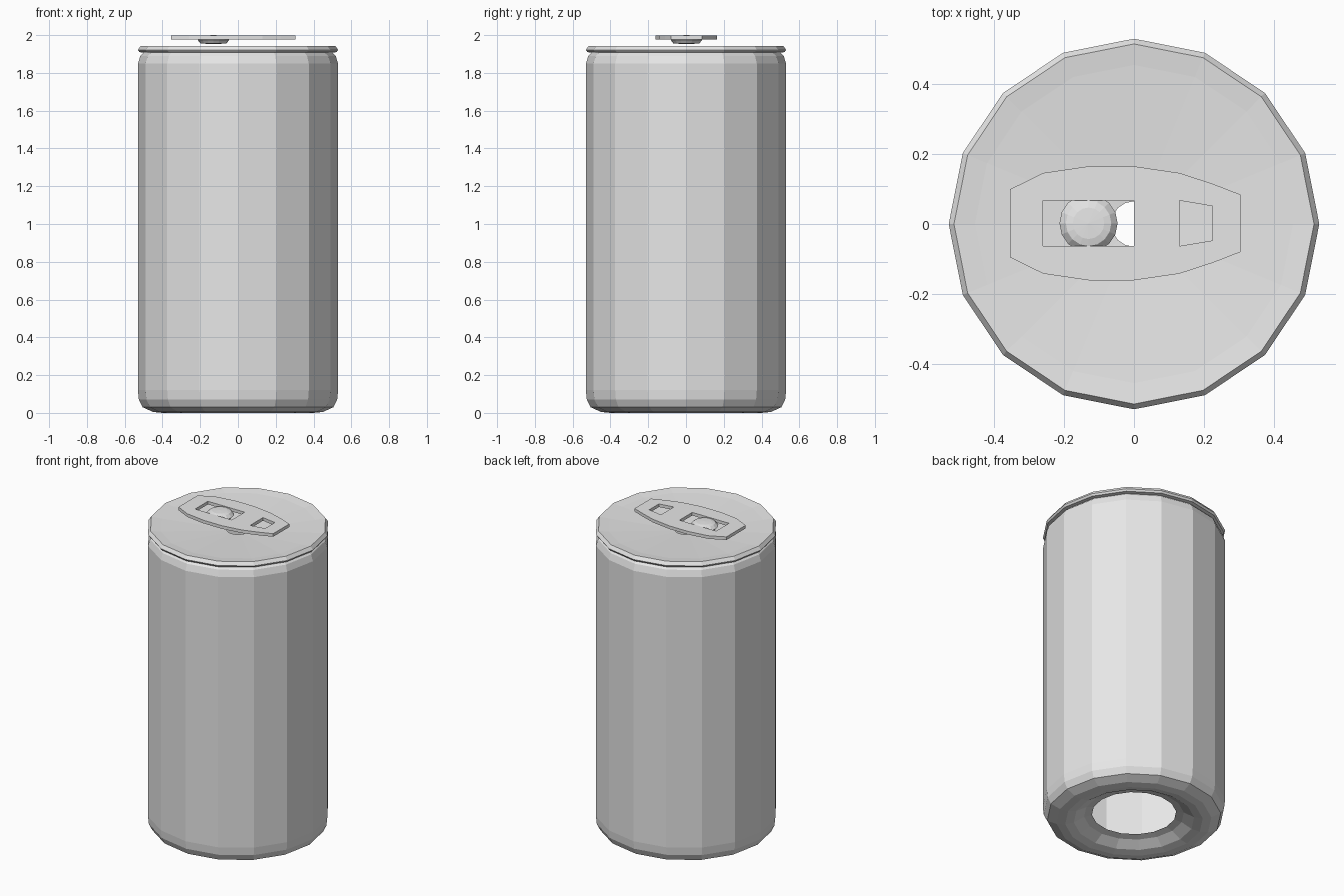
import bpy, bmesh, math

if "Cube" in bpy.data.objects:
    bpy.data.objects.remove(bpy.data.objects["Cube"])

metal = bpy.data.materials.new("aluminium_grey")
metal.diffuse_color = (0.8, 0.8, 0.8, 1)
metal.use_nodes = True
metal.node_tree.nodes["Principled BSDF"].inputs["Base Color"].default_value = metal.diffuse_color


def lathe(name, profile, sides=16, centre=(0, 0)):
    """Turn an (r, z) profile, listed from underside to top, around z."""
    bm = bmesh.new()
    rings = []
    for r, z in profile:
        rings.append([bm.verts.new((centre[0] + r * math.cos(math.tau * k / sides),
                                    centre[1] + r * math.sin(math.tau * k / sides), z))
                      for k in range(sides)])
    for low, high in zip(rings, rings[1:]):
        for k in range(sides):
            n = (k + 1) % sides
            bm.faces.new((low[k], low[n], high[n], high[k]))
    bmesh.ops.remove_doubles(bm, verts=bm.verts, dist=1e-5)
    mesh = bpy.data.meshes.new(name)
    bm.to_mesh(mesh)
    bm.free()
    mesh.materials.append(metal)
    obj = bpy.data.objects.new(name, mesh)
    bpy.context.collection.objects.link(obj)
    return obj


def plate(name, outlines, z, thickness):
    """Flat plate from a closed outline plus hole outlines."""
    curve = bpy.data.curves.new(name, 'CURVE')
    curve.dimensions = '2D'
    curve.fill_mode = 'BOTH'
    curve.extrude = thickness / 2
    for pts in outlines:
        s = curve.splines.new('POLY')
        s.points.add(len(pts) - 1)
        for p, (x, y) in zip(s.points, pts):
            p.co = (x, y, 0, 1)
        s.use_cyclic_u = True
    obj = bpy.data.objects.new(name, curve)
    obj.location = (0, 0.002, z)
    bpy.context.collection.objects.link(obj)
    bpy.ops.object.select_all(action='DESELECT')
    obj.select_set(True)
    bpy.context.view_layer.objects.active = obj
    bpy.ops.object.convert(target='MESH')
    obj = bpy.context.object
    obj.data.materials.clear()
    obj.data.materials.append(metal)
    for f in obj.data.polygons:
        f.use_smooth = False
    return obj


def mirrored(half):
    return half + [(x, -y) for x, y in reversed(half)]


# Can wall with rounded foot ring, open in the middle of the underside
lathe("can_body", [(0.245, 0.055), (0.29, 0.045), (0.35, 0.01), (0.40, 0.0),
                   (0.45, 0.005), (0.505, 0.03), (0.525, 0.07), (0.53, 0.12),
                   (0.53, 1.85), (0.517, 1.89), (0.50, 1.907)])

# Rolled rim and shallow dished lid with a small centre opening
lathe("lid", [(0.50, 1.907), (0.522, 1.91), (0.53, 1.922), (0.515, 1.943),
              (0.455, 1.936), (0.065, 1.91)])

# Pull tab with a rivet slot and a finger hole
tab = mirrored([(-0.355, 0.097), (-0.26, 0.144), (-0.13, 0.163), (0, 0.163),
                (0.13, 0.144), (0.225, 0.113), (0.305, 0.082)])
rivet_slot = mirrored([(-0.26, 0.065), (0, 0.065)])
finger_hole = mirrored([(0.13, 0.065), (0.225, 0.049)])
plate("pull_tab", [tab, rivet_slot, finger_hole], 1.987, 0.02)

# Rivet holding the tab
lathe("rivet", [(0, 1.953), (0.068, 1.955), (0.083, 1.974), (0.065, 1.993),
                (0.045, 1.998), (0, 2.0)], centre=(-0.13, 0.002))
